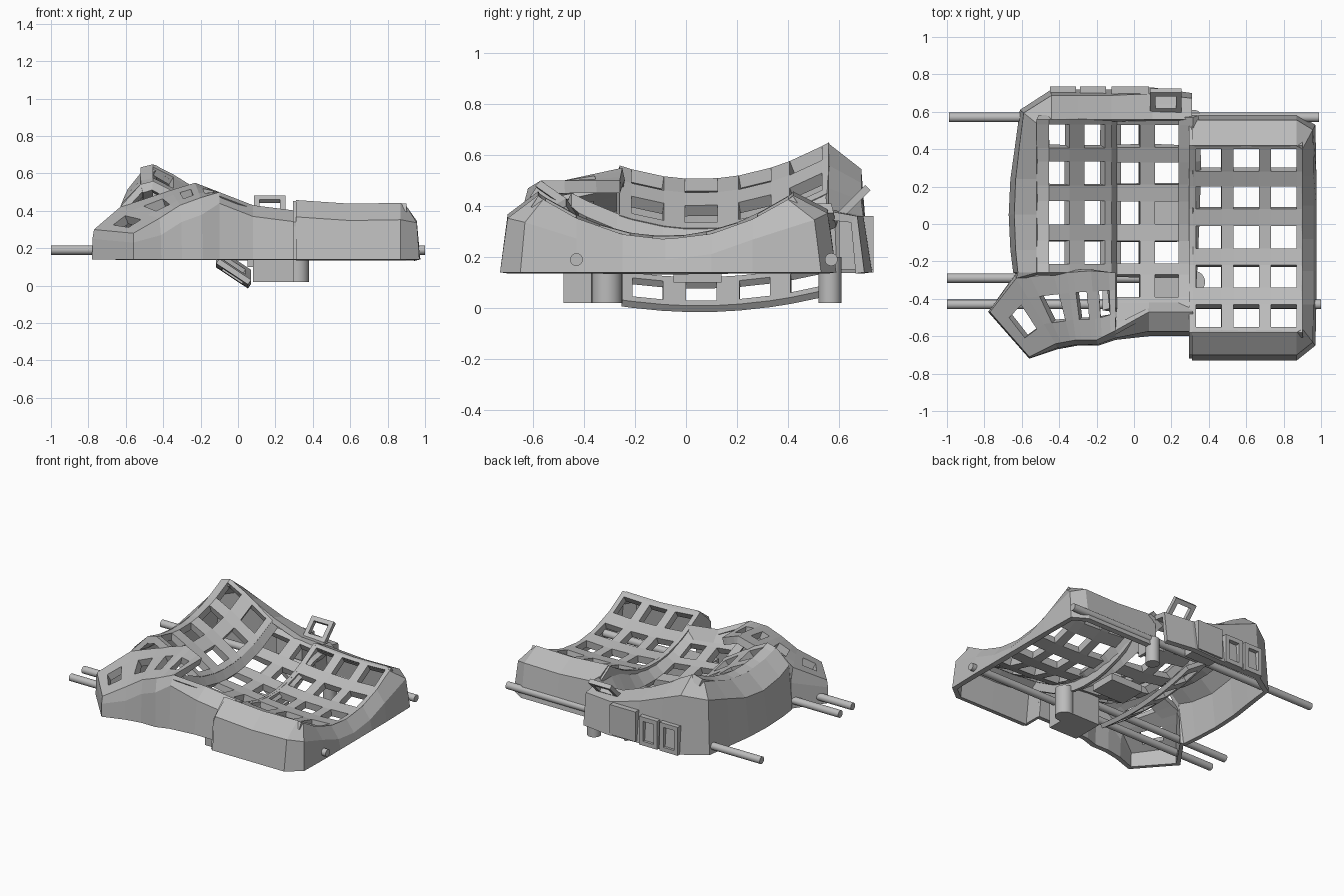
import bpy, bmesh
from math import radians
from mathutils import Vector, Matrix

cube = bpy.data.objects.get("Cube")
if cube:
    bpy.data.objects.remove(cube)

grey = bpy.data.materials.new("plain grey")
grey.use_nodes = True
tone = (0.5, 0.5, 0.5, 1)
grey.diffuse_color = tone
grey.node_tree.nodes["Principled BSDF"].inputs["Base Color"].default_value = tone
BASE = 0.14


def finish(name, bm, thickness=0):
    mesh = bpy.data.meshes.new(name)
    bm.to_mesh(mesh)
    bm.free()
    obj = bpy.data.objects.new(name, mesh)
    bpy.context.collection.objects.link(obj)
    mesh.materials.append(grey)
    if thickness:
        mod = obj.modifiers.new("thickness", "SOLIDIFY")
        mod.thickness = thickness
        mod.offset = -1
    return obj


def sheet(name, rows, thickness, skip=lambda i, j: False):
    """Quad sheet through rows of points; skipped cells become holes."""
    bm = bmesh.new()
    grid = [[bm.verts.new(p) for p in row] for row in rows]
    for j in range(len(grid) - 1):
        for i in range(len(grid[0]) - 1):
            if not skip(i, j):
                bm.faces.new((grid[j][i], grid[j][i + 1],
                              grid[j + 1][i + 1], grid[j + 1][i]))
    return finish(name, bm, thickness)


def edges(low, centres, half, high):
    return [low] + [c + s * half for c in sorted(centres) for s in (-1, 1)] + [high]


def key_plate(name, xs, ys, height, thickness=0.05):
    rows = [[(x, y, height(x, y)) for x in xs] for y in ys]
    return sheet(name, rows, thickness, lambda i, j: i % 2 and j % 2)


def skirt(name, path):
    """Wall from a top rim (x, y, z) flaring by (dx, dy) to the base."""
    rings = [[(x, y, z) for x, y, z, dx, dy, drop in path],
             [(x + .8 * dx, y + .8 * dy, z - drop) for x, y, z, dx, dy, drop in path],
             [(x + dx, y + dy, BASE) for x, y, z, dx, dy, drop in path]]
    return sheet(name, rings[::-1], 0.035)


def box(name, low, high):
    bm = bmesh.new()
    low, high = Vector(low), Vector(high)
    size = Matrix.Diagonal(high - low).to_4x4()
    bmesh.ops.create_cube(bm, size=1, matrix=Matrix.Translation((low + high) / 2) @ size)
    return finish(name, bm)


def cylinder(name, centre, radius, length, axis="Z"):
    bm = bmesh.new()
    turn = Matrix.Rotation(radians(90), 4, "Y") if axis == "X" else Matrix()
    bmesh.ops.create_cone(bm, cap_ends=True, segments=24, radius1=radius, radius2=radius,
                          depth=length, matrix=Matrix.Translation(centre) @ turn)
    obj = finish(name, bm)
    bpy.context.view_layer.objects.active = obj
    obj.select_set(True)
    bpy.ops.object.shade_smooth_by_angle()
    obj.select_set(False)
    return obj


def frame(name, centre, width, height, depth, tilt):
    """Rectangular socket with an open middle."""
    xs = edges(-width / 2, [0], width / 2 - 0.03, width / 2)
    ys = edges(-height / 2, [0], height / 2 - 0.03, height / 2)
    obj = key_plate(name, xs, ys, lambda x, y: 0, depth)
    obj.matrix_world = Matrix.Translation(centre) @ Matrix.Rotation(radians(tilt), 4, "X")
    return obj


# Curved key surfaces; the left one levels off at its outer rim
def left_z(x, y):
    slope = .62 * (max(x, -.44) + .4) - .25 * min(x + .44, 0)
    return .485 - slope + .55 * (y - .05) ** 2


def right_z(x, y):
    return .262 + .68 * (y + .08) ** 2 + .15 * (x - .68) ** 2


def middle_z(x, y):
    if x < -.1:
        return left_z(x, y)
    if x > .28:
        return min(right_z(x, y), .41)
    return .24 - .12 * x + .55 * (y - .05) ** 2


def hanging_z(x, y):
    return .055 - .66 * x + .25 * (y - .05) ** 2


rows = [.47, .27, .06, -.15]
left_ys = edges(-.26, rows, .063, .56)
middle_ys = edges(-.45, rows + [-.33], .06, .57)
right_ys = edges(-.58, [.34, .14, -.07, -.28, -.49], .06, .42)
key_plate("left_key_plate", edges(-.52, [-.4, -.21], .054, -.12), left_ys, left_z)
key_plate("middle_key_plate", edges(-.125, [-.03, .175], .062, .315), middle_ys, middle_z)
key_plate("right_key_plate", edges(.31, [.4, .6, .8], .068, .9), right_ys, right_z)
key_plate("hanging_key_plate", edges(-.1, [-.015], .055, .07),
          edges(-.25, rows, .06, .6), hanging_z, .03)

# Thumb cluster: a fan of sockets between (inner, outer) cross-sections
sections = [((-.77, -.47, .30), (-.56, -.71, .28)),
            ((-.63, -.29, .42), (-.42, -.64, .36)),
            ((-.36, -.26, .51), (-.31, -.62, .43)),
            ((-.23, -.25, .55), (-.2, -.62, .47)),
            ((-.1, -.26, .5), (-.1, -.57, .5))]
fan = []
for (a, b), (c, d) in zip(sections, sections[1:]):
    for t in (0, .28, .74):
        inner, outer = Vector(a).lerp(Vector(c), t), Vector(b).lerp(Vector(d), t)
        fan.append([outer.lerp(inner, s) for s in (0, .3, .7, 1)])
fan.append([Vector(sections[-1][1]).lerp(Vector(sections[-1][0]), s) for s in (0, .3, .7, 1)])
# Rows run outer to inner, so the list is reversed to face upward
sheet("thumb_key_plate", fan[::-1], .05, lambda i, j: i == 1 and j % 3 == 1)

# Main body wall, anticlockwise from the back right corner
body = [(.31, .56, .38, 0, .14, .02), (.1, .56, .39, 0, .17, .03),
        (-.12, .56, .47, 0, .16, .05), (-.3, .56, .56, 0, .16, .07),
        (-.44, .56, .645, 0, .16, .1), (-.51, .53, .615, -.1, .08, .1)]
for y in (.42, .24, .05, -.14, -.26):
    body.append((-.52, y, left_z(-.52, y), -.15 + .25 * (y - .05) ** 2, 0, .1))
inner, outer = [s[0] for s in sections], [s[1] for s in sections]
body.append((*inner[1], 0, .03, .1))
body.append((*inner[0], -.01, 0, .05))
body.append((*outer[0], 0, -.01, .05))
body += [(*p, .01, -.03, .09) for p in outer[1:4]]
body.append((*outer[4], 0, -.05, .06))
for x, z in ((.08, .43), (.315, .4)):
    body.append((x, -.47, z, 0, -.13, .06))
skirt("main_wall", body)
sheet("front_bridge", [[(-.1, -.57, .5), (.08, -.47, .43), (.315, -.47, .4)],
                       [(x, -.42, middle_z(x, -.42)) for x in (-.09, .08, .28)]], .03)

# Right block wall, anticlockwise from its front left corner
block = [(x, -.58, right_z(x, -.58) + .005, 0, -.15, .09) for x in (.31, .6, .87)]
block.append((.9, -.56, right_z(.9, -.56), .07, -.09, .09))
for y in (-.43, -.25, -.08, .1, .26):
    block.append((.9, y, right_z(.9, y), .075, 0, .08))
block.append((.9, .4, right_z(.9, .4), .07, .13, .08))
block += [(x, .42, right_z(x, .42) + .005, 0, .17, .07) for x in (.87, .6, .31)]
skirt("right_block_wall", block)
# Side cheek where the block stands above the middle columns
rim = [(-.7, .34)] + [(y, right_z(.31, y)) for y in right_ys] + [(.555, .37)]
sheet("block_cheek", [[(.315, y, z - .12) for y, z in rim],
                      [(.315, y, z) for y, z in rim]], .02)
for name, low, high in (("front", -.72, -.58), ("back", .42, .58)):
    sheet(name + "_cheek_foot", [[(.315, y, BASE) for y in (low, high)],
                                 [(.315, y * .97, .33) for y in (low, high)]], .02)

# Support rods
cylinder("back_rod", (0, .57, .19), .025, 1.98, "X")
cylinder("front_rod", (0, -.43, .19), .025, 2, "X")
cylinder("short_rod", (-.32, -.29, .19), .025, 1.36, "X")

# Screw bosses and rod clamp under the case
box("rod_clamp", (.08, -.48, .02), (.3, -.25, .22))
cylinder("clamp_boss", (.32, -.31, .12), .06, .2)
cylinder("back_boss", (.32, .565, .11), .045, .18)
box("plate_tie", (.05, -.05, .10), (.3, .14, .15))

# Sockets and housing on the back
for x, name in ((-.38, "left_port_frame"), (-.22, "right_port_frame")):
    frame(name, (x, .735, .24), .14, .2, .04, -90)
frame("tilted_socket", (.17, .65, .43), .17, .15, .03, 45)
box("back_housing", (-.12, .6, .15), (.08, .735, .36))
